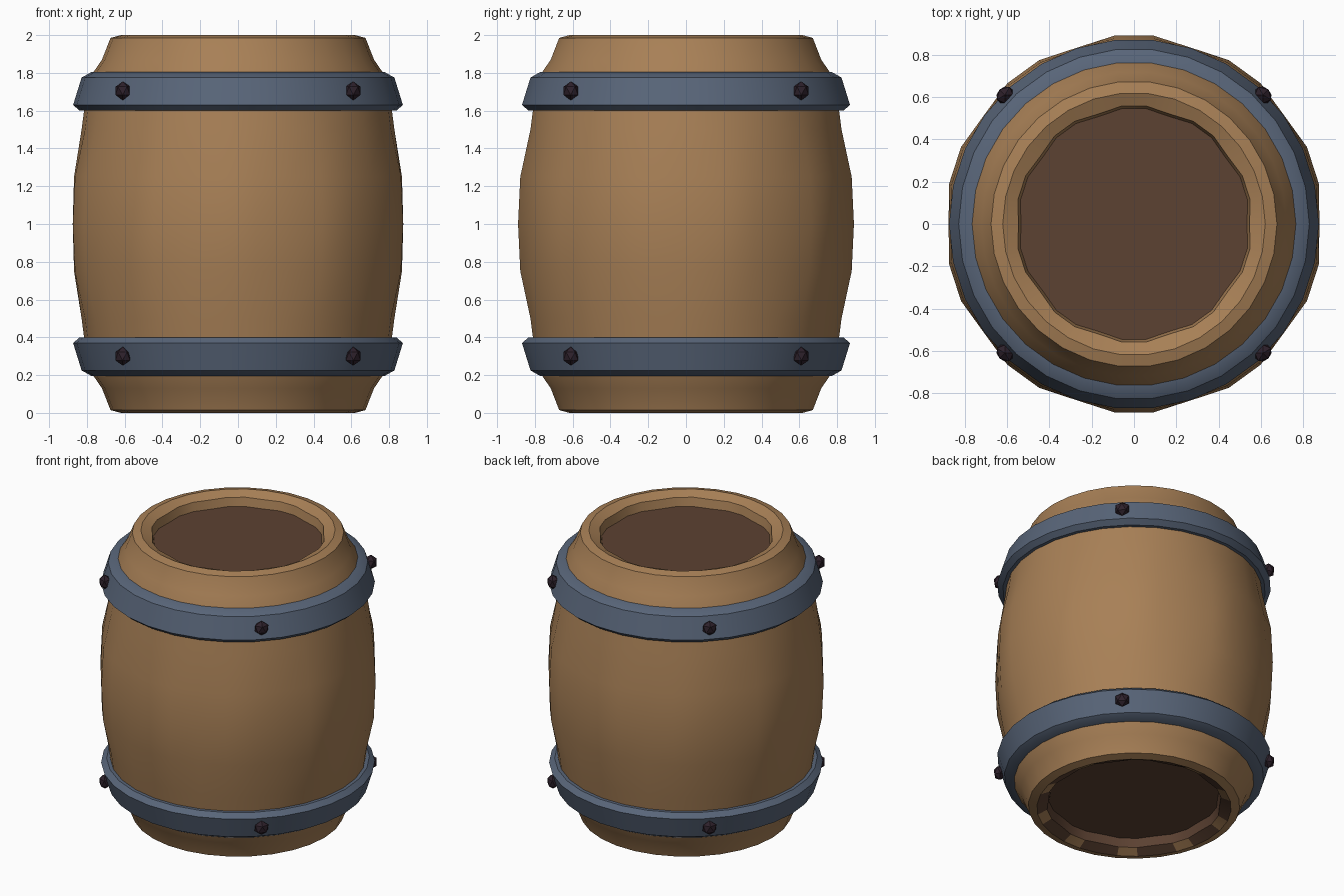
import bpy, bmesh, math
from mathutils import Matrix

if "Cube" in bpy.data.objects:
    bpy.data.objects.remove(bpy.data.objects["Cube"])

N = 30  # sides around; every third vertex is a plank seam


def material(name, rgb):
    m = bpy.data.materials.new(name)
    m.diffuse_color = (*rgb, 1)
    m.use_nodes = True
    m.node_tree.nodes["Principled BSDF"].inputs["Base Color"].default_value = m.diffuse_color
    return m


WOOD = material("oak wood", (0.39, 0.215, 0.093))
DARK = material("dark inner wood", (0.108, 0.054, 0.032))
IRON = material("blue grey iron", (0.098, 0.13, 0.19))
BOLT = material("dark bolt metal", (0.027, 0.015, 0.024))


def finish(bm, name, mats, angle=35):
    bmesh.ops.recalc_face_normals(bm, faces=bm.faces)
    me = bpy.data.meshes.new(name)
    bm.to_mesh(me)
    bm.free()
    for m in mats:
        me.materials.append(m)
    ob = bpy.data.objects.new(name, me)
    bpy.context.collection.objects.link(ob)
    if angle:
        bpy.ops.object.select_all(action='DESELECT')
        ob.select_set(True)
        bpy.context.view_layer.objects.active = ob
        bpy.ops.object.shade_smooth_by_angle(angle=math.radians(angle))
    return ob


def lathe(profile, closed):
    """Revolve (radius, z, seam dent) points; cap the ends or close the loop."""
    bm = bmesh.new()
    rings = []
    for r, z, dent in profile:
        ring = []
        for k in range(N):
            a = math.tau * k / N
            q = r - (dent if k % 3 == 0 else 0)
            ring.append(bm.verts.new((q * math.cos(a), q * math.sin(a), z)))
        rings.append(ring)
    pairs = list(zip(rings, rings[1:]))
    if closed:
        pairs.append((rings[-1], rings[0]))
    for lo, hi in pairs:
        for k in range(N):
            j = (k + 1) % N
            bm.faces.new((lo[k], lo[j], hi[j], hi[k]))
    if not closed:
        bm.faces.new(rings[0])
        bm.faces.new(rings[-1])
    return bm


# Barrel body: upper half of the profile, mirrored about z = 1
upper = [(0.882, 1.25, 0.014), (0.828, 1.5, 0), (0.815, 1.6, 0), (0.775, 1.79, 0),
         (0.72, 1.87, 0), (0.675, 1.985, 0), (0.62, 2.0, 0),
         (0.56, 1.97, 0.014), (0.548, 1.91, 0.014)]
profile = [(r, 2 - z, d) for r, z, d in reversed(upper)] + [(0.894, 1.0, 0.019)] + upper
body = lathe(profile, False)
for f in body.faces:
    c = f.calc_center_median()
    rad = math.hypot(c.x, c.y)
    if len(f.verts) > 4:
        f.material_index = 1
    elif c.z < 0.1 and rad < 0.61:
        # underside recess is dark except the rim facet in the middle of each plank
        a = math.degrees(math.atan2(c.y, c.x)) % 36
        if not (abs(a - 18) < 3 and c.z < 0.03):
            f.material_index = 1
finish(body, "barrel_body", [WOOD, DARK])

# Iron hoops, wider towards the belly
hoop = [(0.74, 1.805), (0.775, 1.805), (0.828, 1.775), (0.873, 1.63), (0.838, 1.6), (0.78, 1.6)]
finish(lathe([(r, z, 0) for r, z in hoop], True), "upper_hoop", [IRON], 30)
finish(lathe([(r, 2 - z, 0) for r, z in hoop], True), "lower_hoop", [IRON], 30)

# Faceted bolts on the diagonals
for level, z in (("upper", 1.705), ("lower", 0.3)):
    for i in range(4):
        bm = bmesh.new()
        mat = (Matrix.Rotation(math.radians(45 + 90 * i), 4, 'Z')
               @ Matrix.Translation((0.862, 0, z)) @ Matrix.Diagonal((0.8, 1, 1, 1)))
        bmesh.ops.create_icosphere(bm, subdivisions=1, radius=0.05, matrix=mat)
        finish(bm, f"{level}_bolt_{i + 1}", [BOLT], 0)
